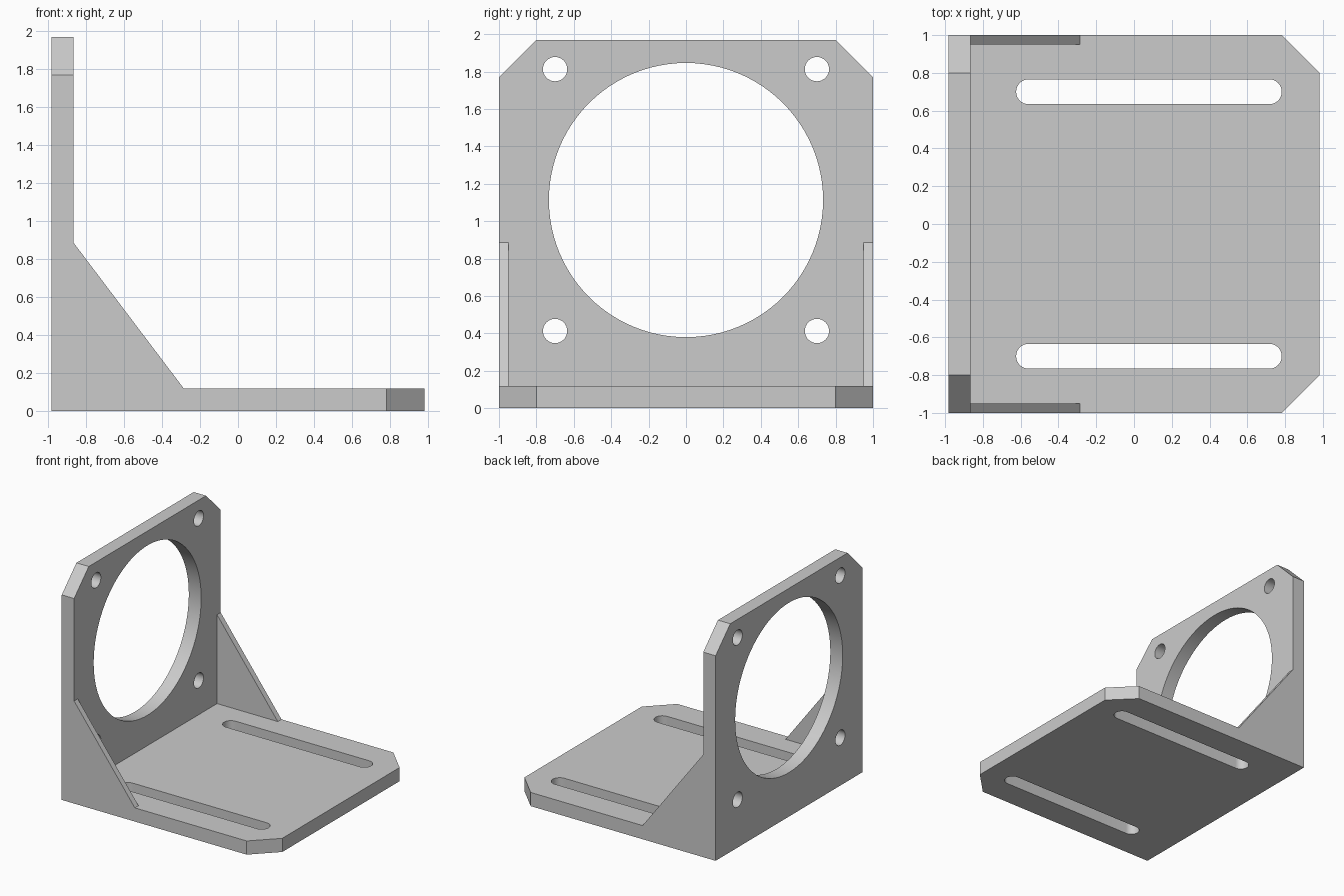
import bpy, bmesh, math
from mathutils import Vector

cube = bpy.data.objects.get("Cube")
if cube:
    bpy.data.objects.remove(cube, do_unlink=True)

# Main dimensions
X0, X1 = -0.983, 0.983      # back and free end of the bracket
HALF_W, TOP = 1.0, 1.97     # half width and height
T = 0.118                   # plate thickness
RIB = 0.05                  # gusset thickness
CH = 0.2                    # corner chamfer
XI = X0 + T                 # inner face of the upright plate

grey = bpy.data.materials.new("light grey")
grey.use_nodes = True
COLOUR = (0.6, 0.6, 0.6, 1)
grey.diffuse_color = COLOUR
grey.node_tree.nodes["Principled BSDF"].inputs["Base Color"].default_value = COLOUR


def prism(name, points, axis, lo, hi):
    """Extrude a 2D outline along an axis from lo to hi."""
    place = {"X": lambda a, b, c: (c, a, b),
             "Y": lambda a, b, c: (a, c, b),
             "Z": lambda a, b, c: (a, b, c)}[axis]
    bm = bmesh.new()
    face = bm.faces.new([bm.verts.new(place(a, b, lo)) for a, b in points])
    ext = bmesh.ops.extrude_face_region(bm, geom=[face])
    verts = [g for g in ext["geom"] if isinstance(g, bmesh.types.BMVert)]
    bmesh.ops.translate(bm, verts=verts, vec=Vector(place(0, 0, hi - lo)))
    bmesh.ops.recalc_face_normals(bm, faces=bm.faces[:])
    mesh = bpy.data.meshes.new(name)
    bm.to_mesh(mesh)
    bm.free()
    mesh.materials.append(grey)
    obj = bpy.data.objects.new(name, mesh)
    bpy.context.scene.collection.objects.link(obj)
    return obj


def arc(cx, cy, r, start, end, n):
    steps = [math.radians(start + (end - start) * i / n) for i in range(n + 1)]
    return [(cx + r * math.cos(a), cy + r * math.sin(a)) for a in steps]


def circle(cx, cy, r, n):
    return arc(cx, cy, r, 0, 360, n)[:-1]


def combine(target, other, operation):
    """Apply a boolean and discard the helper."""
    mod = target.modifiers.new("boolean", "BOOLEAN")
    mod.operation, mod.solver, mod.object = operation, "EXACT", other
    bpy.context.view_layer.objects.active = target
    bpy.ops.object.modifier_apply(modifier=mod.name)
    bpy.data.objects.remove(other, do_unlink=True)


# L-shaped body: upright plate and base plate
bracket = prism("mounting_bracket",
                [(X0, 0), (X1, 0), (X1, T), (XI, T), (XI, TOP), (X0, TOP)],
                "Y", -HALF_W, HALF_W)

# Triangular side gussets
for side in (-1, 1):
    lo, hi = sorted((side * HALF_W, side * (HALF_W - RIB)))
    rib = prism("gusset", [(X0, 0), (-0.285, 0), (-0.285, T), (XI, 0.885), (X0, 0.885)],
                "Y", lo, hi)
    combine(bracket, rib, "UNION")

# Large round opening
combine(bracket, prism("bore", circle(0, 1.113, 0.733, 96), "X", X0 - 0.1, XI + 0.1),
        "DIFFERENCE")

for side in (-1, 1):
    y = side * 0.7
    # Screw holes
    for z in (0.413, 1.813):
        hole = prism("hole", circle(y, z, 0.065, 32), "X", X0 - 0.1, XI + 0.1)
        combine(bracket, hole, "DIFFERENCE")
    # Adjustment slots
    r = 0.066
    outline = arc(0.782 - r, y, r, -90, 90, 16) + arc(-0.624 + r, y, r, 90, 270, 16)
    combine(bracket, prism("slot", outline, "Z", -0.1, T + 0.1), "DIFFERENCE")
    # Chamfered corners of the upright and base, cut a little past the edges
    e = 0.1
    w = side * HALF_W
    top_cut = [(w - side * (CH + e), TOP + e), (w + side * e, TOP - CH - e),
               (w + side * e, TOP + e)]
    combine(bracket, prism("top_cut", top_cut, "X", X0 - e, XI + e), "DIFFERENCE")
    end_cut = [(X1 - CH - e, w + side * e), (X1 + e, w - side * (CH + e)),
               (X1 + e, w + side * e)]
    combine(bracket, prism("end_cut", end_cut, "Z", -e, T + e), "DIFFERENCE")

# Merge coplanar faces and shade the round walls smoothly
bm = bmesh.new()
bm.from_mesh(bracket.data)
bmesh.ops.remove_doubles(bm, verts=bm.verts[:], dist=0.0001)
bmesh.ops.dissolve_limit(bm, angle_limit=math.radians(0.5),
                         verts=bm.verts[:], edges=bm.edges[:])
bm.to_mesh(bracket.data)
bm.free()
bpy.ops.object.select_all(action="DESELECT")
bracket.select_set(True)
bpy.context.view_layer.objects.active = bracket
bpy.ops.object.shade_smooth_by_angle(angle=math.radians(30))
